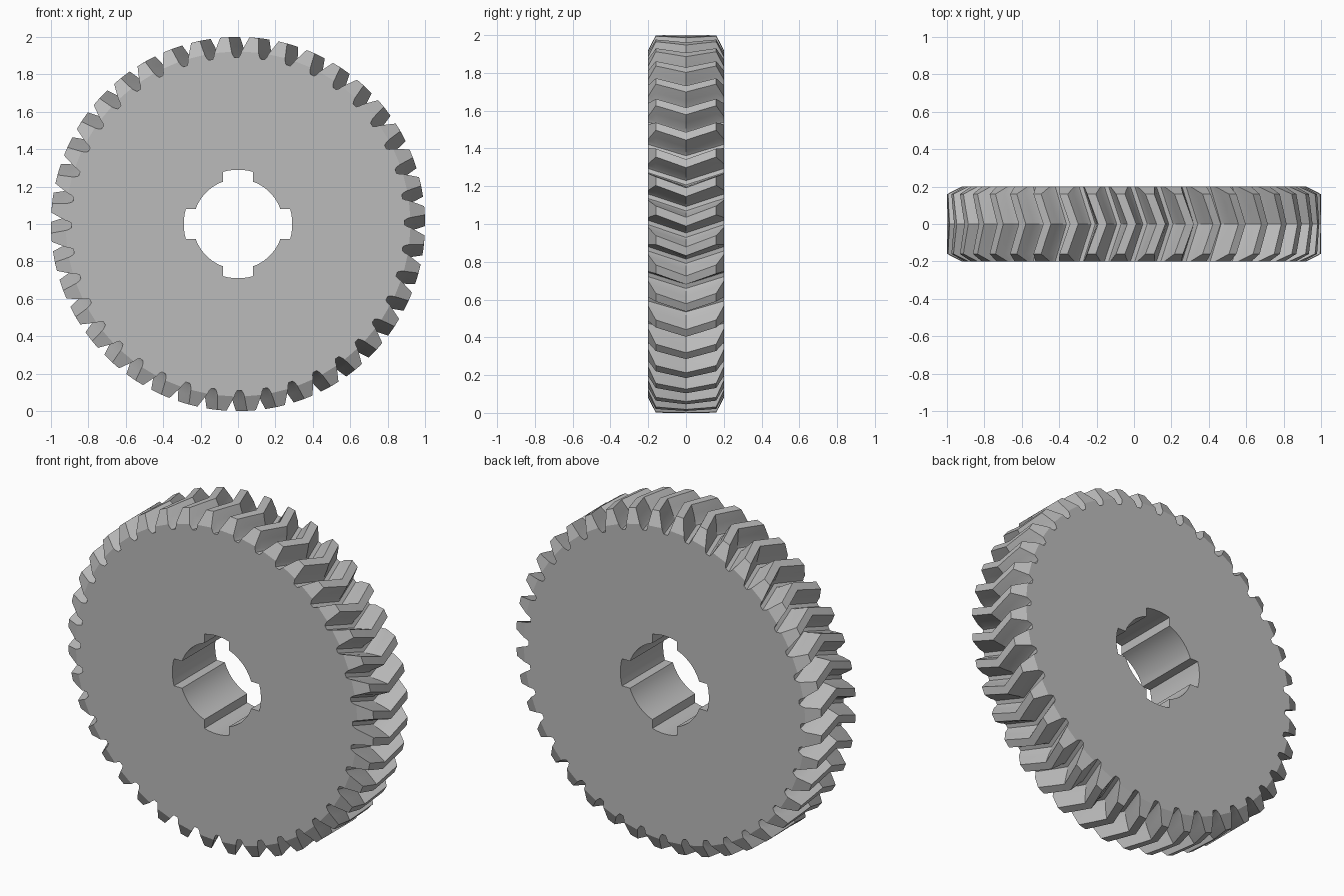
import bpy, bmesh
from math import sin, cos, radians, asin, degrees

cube = bpy.data.objects.get("Cube")
if cube:
    bpy.data.objects.remove(cube, do_unlink=True)

TEETH = 40
PITCH = 360 / TEETH
HALF_DEPTH = 0.2
PHASE, TWIST = 0.7, 4.3          # degrees: mid-plane offset, lead to each face
BORE, SLOT, SLOT_HALF = 0.24, 0.29, 0.08
FLANK = [(0.89, 3.75), (0.905, 3.15), (0.95, 2.35), (1.0, 1.35)]  # radius, half angle
END_RADII = [0.89, 0.9, 0.91, 0.922]


def half_angle(r):
    for (r0, a0), (r1, a1) in zip(FLANK, FLANK[1:]):
        if r <= r1 + 1e-6:
            return a0 + (a1 - a0) * (r - r0) / (r1 - r0)


def polar(bm, r, angle, y):
    a = radians(angle)
    return bm.verts.new((r * sin(a), y, 1 + r * cos(a)))


def tooth_ring(bm, y, radii):
    """Cross-section of all teeth, swung round by distance from the mid-plane."""
    swing = -PHASE - TWIST * abs(y) / HALF_DEPTH
    side = [(r, half_angle(r)) for r in radii]
    outline = [(r, -a) for r, a in side] + [(r, a) for r, a in reversed(side)]
    return [polar(bm, r, swing + i * PITCH + a, y)
            for i in range(TEETH) for r, a in outline]


def bore_ring(bm, y):
    """Round bore with four wide key slots."""
    ring = []
    for q in range(4):
        for r, start, end, steps in (
                (SLOT, -degrees(asin(SLOT_HALF / SLOT)), degrees(asin(SLOT_HALF / SLOT)), 6),
                (BORE, degrees(asin(SLOT_HALF / BORE)), 90 - degrees(asin(SLOT_HALF / BORE)), 10)):
            ring += [polar(bm, r, q * 90 + start + (end - start) * k / steps, y)
                     for k in range(steps + 1)]
    return ring


def skin(bm, a, b):
    for i in range(len(a)):
        j = (i + 1) % len(a)
        bm.faces.new((a[i], a[j], b[j], b[i]))


def loop_edges(bm, ring):
    return [bm.edges.get((v, ring[i - 1])) for i, v in enumerate(ring)]


bm = bmesh.new()

# Chevron teeth with bevelled ends
full = [r for r, _ in FLANK]
levels = [(-0.2, END_RADII), (-0.16, full), (-0.08, full), (0, full),
          (0.08, full), (0.16, full), (0.2, END_RADII)]
rings = [tooth_ring(bm, y, radii) for y, radii in levels]
for a, b in zip(rings, rings[1:]):
    skin(bm, a, b)

# Slotted bore
bores = [bore_ring(bm, y) for y in (-HALF_DEPTH, HALF_DEPTH)]
skin(bm, bores[0], bores[1])

# Flat front and back faces
for outer, inner, ny in ((rings[0], bores[0], -1), (rings[-1], bores[1], 1)):
    bmesh.ops.triangle_fill(bm, use_beauty=True, normal=(0, ny, 0),
                            edges=loop_edges(bm, outer) + loop_edges(bm, inner))
bmesh.ops.recalc_face_normals(bm, faces=bm.faces)

mesh = bpy.data.meshes.new("herringbone_gear")
bm.to_mesh(mesh)
bm.free()
gear = bpy.data.objects.new("herringbone_gear", mesh)
bpy.context.collection.objects.link(gear)

# Plain grey metal
grey = bpy.data.materials.new("plain_grey")
grey.use_nodes = True
grey.diffuse_color = (0.5, 0.5, 0.5, 1)
grey.node_tree.nodes["Principled BSDF"].inputs["Base Color"].default_value = (0.5, 0.5, 0.5, 1)
mesh.materials.append(grey)

bpy.ops.object.select_all(action='DESELECT')
gear.select_set(True)
bpy.context.view_layer.objects.active = gear
bpy.ops.object.shade_smooth_by_angle(angle=radians(25))
